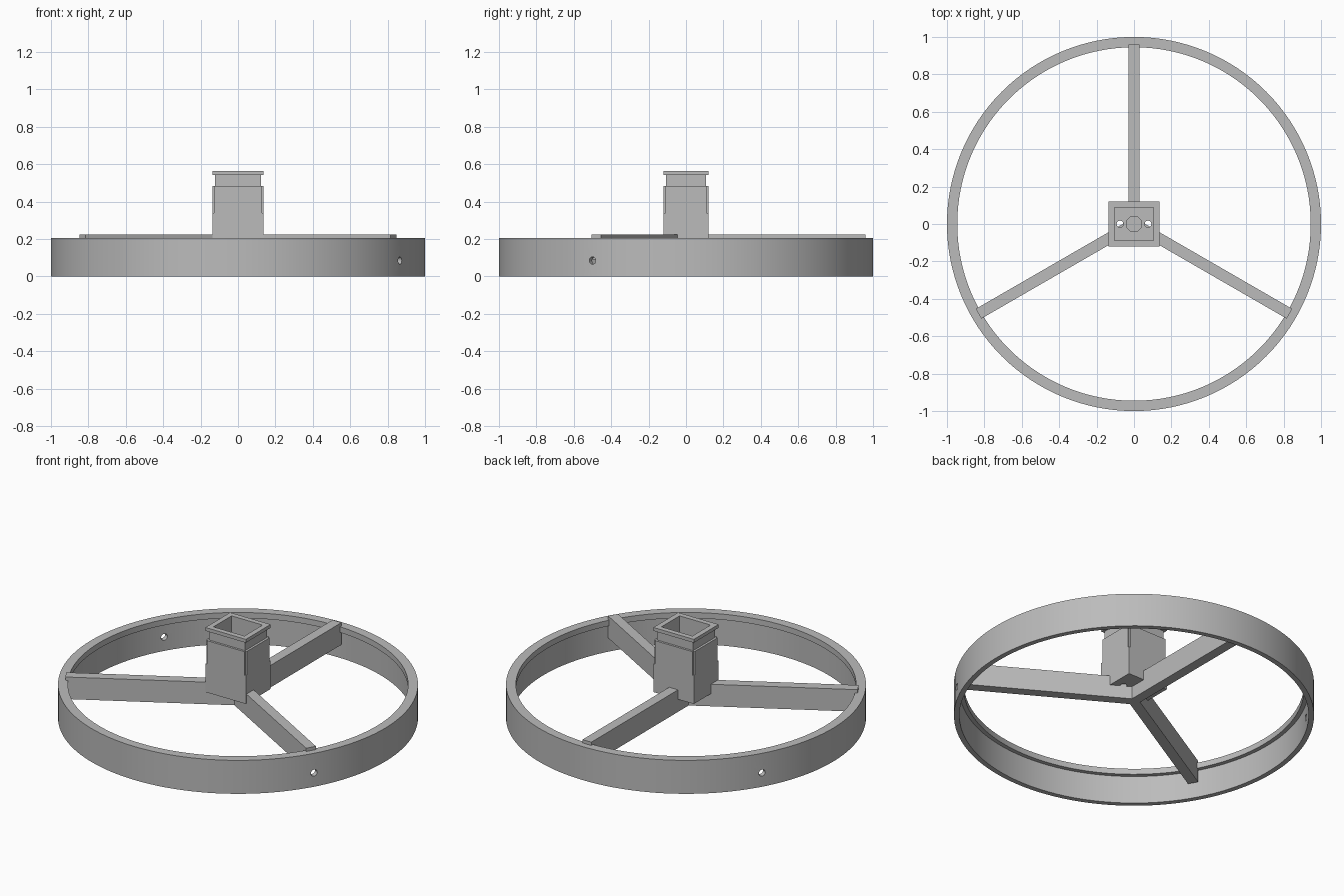
import bpy, bmesh
from math import radians, pi
from mathutils import Matrix, Vector

default = bpy.data.objects.get("Cube")
if default:
    bpy.data.objects.remove(default, do_unlink=True)

grey = bpy.data.materials.new("light grey")
grey.use_nodes = True
GREY = (0.5, 0.5, 0.5, 1)
grey.diffuse_color = GREY
grey.node_tree.nodes["Principled BSDF"].inputs["Base Color"].default_value = GREY


def finish(name, bm):
    bmesh.ops.recalc_face_normals(bm, faces=bm.faces)
    mesh = bpy.data.meshes.new(name)
    bm.to_mesh(mesh)
    bm.free()
    mesh.materials.append(grey)
    obj = bpy.data.objects.new(name, mesh)
    bpy.context.collection.objects.link(obj)
    return obj


def box(name, x, y, z, turn=0):
    """Box from (low, high) ranges, turned about the z axis."""
    bm = bmesh.new()
    size = [b - a for a, b in (x, y, z)]
    centre = Vector([(a + b) / 2 for a, b in (x, y, z)])
    matrix = Matrix.Rotation(turn, 4, "Z") @ Matrix.Translation(centre) @ Matrix.Diagonal((*size, 1))
    bmesh.ops.create_cube(bm, size=1, matrix=matrix)
    return finish(name, bm)


def cylinder(name, radius, length, sides, matrix):
    bm = bmesh.new()
    bmesh.ops.create_cone(bm, cap_ends=True, segments=sides, radius1=radius,
                          radius2=radius, depth=length, matrix=matrix)
    return finish(name, bm)


def combine(target, tool, operation="DIFFERENCE"):
    mod = target.modifiers.new("combine", "BOOLEAN")
    mod.object, mod.operation, mod.solver = tool, operation, "EXACT"
    bpy.context.view_layer.objects.active = target
    bpy.ops.object.modifier_apply(modifier=mod.name)
    bpy.data.objects.remove(tool, do_unlink=True)


# Outer ring: thin wall with an inward lip along the top
profile = [(0.97, 0), (1, 0), (1, 0.205), (0.945, 0.205), (0.945, 0.17), (0.97, 0.17)]
bm = bmesh.new()
verts = [bm.verts.new((r, 0, z)) for r, z in profile]
edges = [bm.edges.new((verts[i - 1], verts[i])) for i in range(len(verts))]
bmesh.ops.spin(bm, geom=verts + edges, cent=(0, 0, 0), axis=(0, 0, 1),
               angle=2 * pi, steps=128)
bmesh.ops.remove_doubles(bm, verts=bm.verts, dist=0.0005)
ring = finish("outer_ring", bm)

# Pin holes on opposite sides of the ring
across = Matrix.Rotation(radians(-30), 4, "Z") @ Matrix.Rotation(pi / 2, 4, "Y")
combine(ring, cylinder("hole_cutter", 0.02, 2.2, 16, Matrix.Translation((0, 0, 0.085)) @ across))

# Three spokes joined at the centre, resting over the lip
spokes = None
for angle in (90, 210, 330):
    spoke = box("spokes", (0, 0.96), (-0.03, 0.03), (0.09, 0.225), radians(angle))
    if spokes is None:
        spokes = spoke
    else:
        combine(spokes, spoke, "UNION")

# Hub: body, neck and top flange
hub = box("hub", (-0.137, 0.137), (-0.12, 0.12), (0.167, 0.485))
for sx in (-1, 1):
    for sy in (-1, 1):
        cx, cy = sx * 0.137, sy * 0.12
        combine(hub, box("corner_cutter", (cx - 0.01, cx + 0.01), (cy - 0.01, cy + 0.01), (0.34, 0.6)))
combine(hub, box("neck", (-0.123, 0.123), (-0.107, 0.107), (0.4, 0.55)), "UNION")
combine(hub, box("flange", (-0.137, 0.137), (-0.12, 0.12), (0.542, 0.563)), "UNION")

# Socket with a central octagonal recess and two bolt holes
combine(hub, box("socket_cutter", (-0.105, 0.105), (-0.088, 0.088), (0.26, 0.7)))
combine(hub, cylinder("recess_cutter", 0.043, 0.2, 8,
                      Matrix.Translation((0, 0, 0.335)) @ Matrix.Rotation(pi / 8, 4, "Z")))
for x in (-0.075, 0.075):
    combine(hub, cylinder("bolt_cutter", 0.018, 0.6, 16, Matrix.Translation((x, 0, 0.3))))

# Smooth curved faces, keep edges crisp
for obj in (ring, hub, spokes):
    bpy.ops.object.select_all(action="DESELECT")
    obj.select_set(True)
    bpy.context.view_layer.objects.active = obj
    bpy.ops.object.shade_smooth_by_angle(angle=radians(30))
